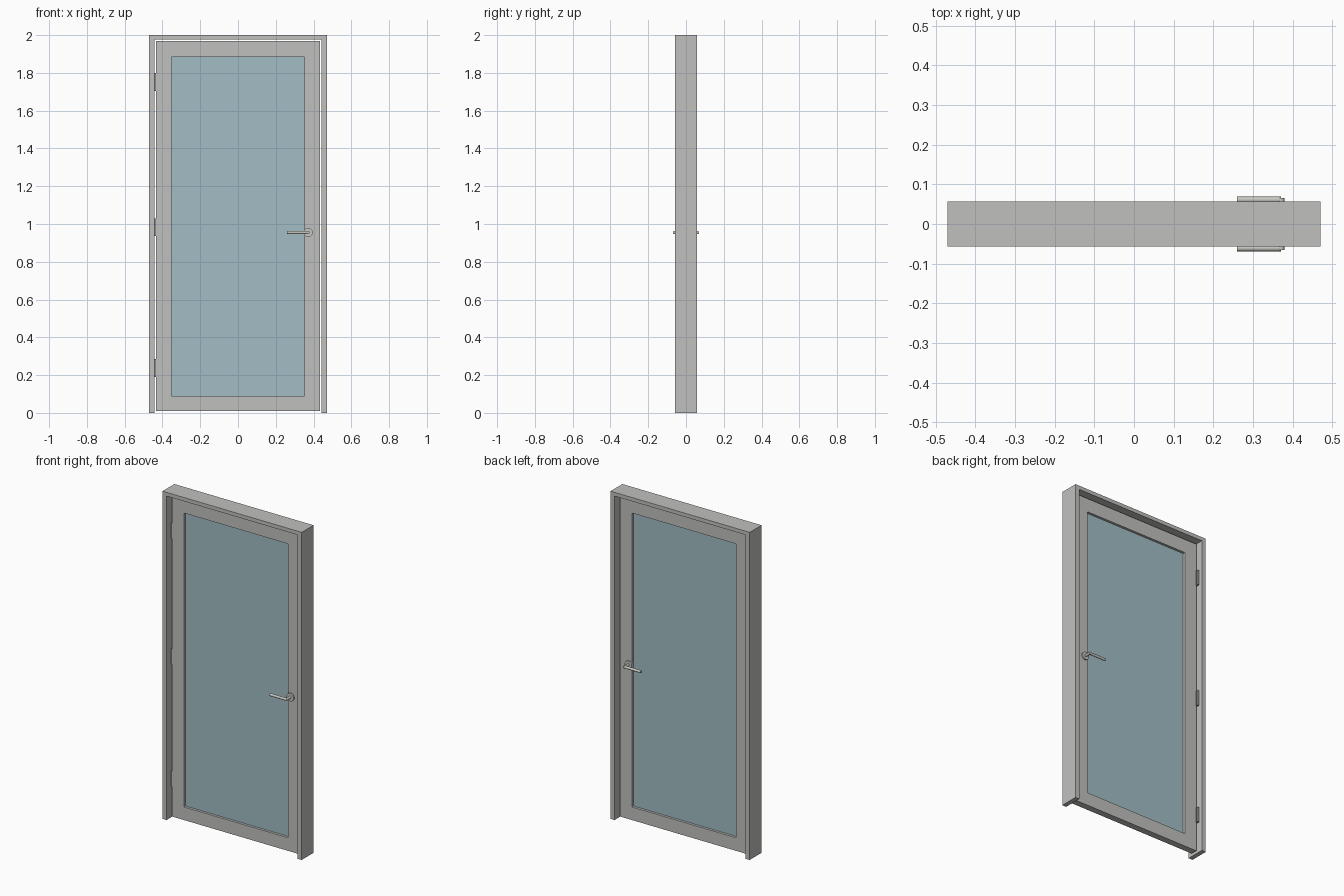
import bpy
import math

cube = bpy.data.objects.get("Cube")
if cube:
    bpy.data.objects.remove(cube, do_unlink=True)


def material(name, r, g, b):
    m = bpy.data.materials.new(name)
    m.use_nodes = True
    m.diffuse_color = (r, g, b, 1)
    m.node_tree.nodes["Principled BSDF"].inputs["Base Color"].default_value = (r, g, b, 1)
    return m


GREY = material("painted grey", 0.53, 0.53, 0.52)
GLASS = material("blue glass", 0.36, 0.51, 0.56)
STEEL = material("brushed steel", 0.58, 0.58, 0.54)
DARK = material("dark hinge metal", 0.25, 0.25, 0.25)


def box(name, x, y, z, mat):
    """Box spanning the (low, high) range on each axis."""
    spans = (x, y, z)
    bpy.ops.mesh.primitive_cube_add(size=1, location=[(a + b) / 2 for a, b in spans])
    ob = bpy.context.object
    ob.name = name
    ob.scale = [b - a for a, b in spans]
    bpy.ops.object.transform_apply(location=False, rotation=False, scale=True)
    ob.data.materials.append(mat)
    return ob


def rod(name, centre, radius, length, axis, mat, sides=24):
    rot = {"X": (0, math.pi / 2, 0), "Y": (math.pi / 2, 0, 0), "Z": (0, 0, 0)}[axis]
    bpy.ops.mesh.primitive_cylinder_add(vertices=sides, radius=radius, depth=length,
                                        location=centre, rotation=rot)
    ob = bpy.context.object
    ob.name = name
    ob.data.materials.append(mat)
    bpy.ops.object.shade_smooth_by_angle(angle=math.radians(40))
    return ob


def ring(name, outer, inner, bottom, sill, top, head, depth, mat):
    """Rectangular surround: an inner opening inside an outer outline, extruded in y.
    With sill equal to bottom the surround is open below."""
    path = [(-outer, bottom), (-outer, top), (outer, top), (outer, bottom)]
    hole = [(-inner, sill), (-inner, head), (inner, head), (inner, sill)]
    pts = path + hole
    n = len(pts)
    verts = [(x, y, z) for y in (-depth, depth) for x, z in pts]
    closed = sill > bottom
    faces = []
    for i in range(4 if closed else 3):
        j = (i + 1) % 4
        faces += [(i, i + 4, j + 4, j), (i + n, j + n, j + 4 + n, i + 4 + n),
                  (i, j, j + n, i + n), (i + 4, i + 4 + n, j + 4 + n, j + 4)]
    if not closed:
        faces += [(0, n, n + 4, 4), (3, 7, n + 7, n + 3)]
    mesh = bpy.data.meshes.new(name)
    mesh.from_pydata(verts, [], faces)
    mesh.materials.append(mat)
    ob = bpy.data.objects.new(name, mesh)
    bpy.context.collection.objects.link(ob)
    return ob


# Fixed frame, door leaf and glazing
DOOR = 0.02
ring("door_frame", 0.47, 0.442, 0, 0, 2, 1.977, 0.057, GREY)
ring("door_leaf", 0.433, 0.351, 0.01, 0.09, 1.968, 1.884, DOOR, GREY)
box("glass_pane", (-0.353, 0.353), (-0.005, 0.005), (0.088, 1.886), GLASS)

# Lever handles on both faces
for side, label in ((-1, "front"), (1, "back")):
    rod(label + "_handle_rose", (0.371, side * (DOOR + 0.004), 0.955),
        0.024, 0.008, "Y", STEEL, 32)
    rod(label + "_handle_neck", (0.371, side * 0.043, 0.955), 0.008, 0.046, "Y", STEEL)
    rod(label + "_handle_lever", (0.3155, side * 0.061, 0.955), 0.008, 0.111, "X", STEEL)

# Hinges: a leaf in the gap and a knuckle behind it
for z, label in ((0.238, "lower"), (0.983, "middle"), (1.752, "upper")):
    box(label + "_hinge_leaf", (-0.4425, -0.4325), (-0.015, 0.025),
        (z - 0.047, z + 0.047), DARK)
    rod(label + "_hinge_knuckle", (-0.438, 0.028, z), 0.007, 0.094, "Z", DARK, 16)
